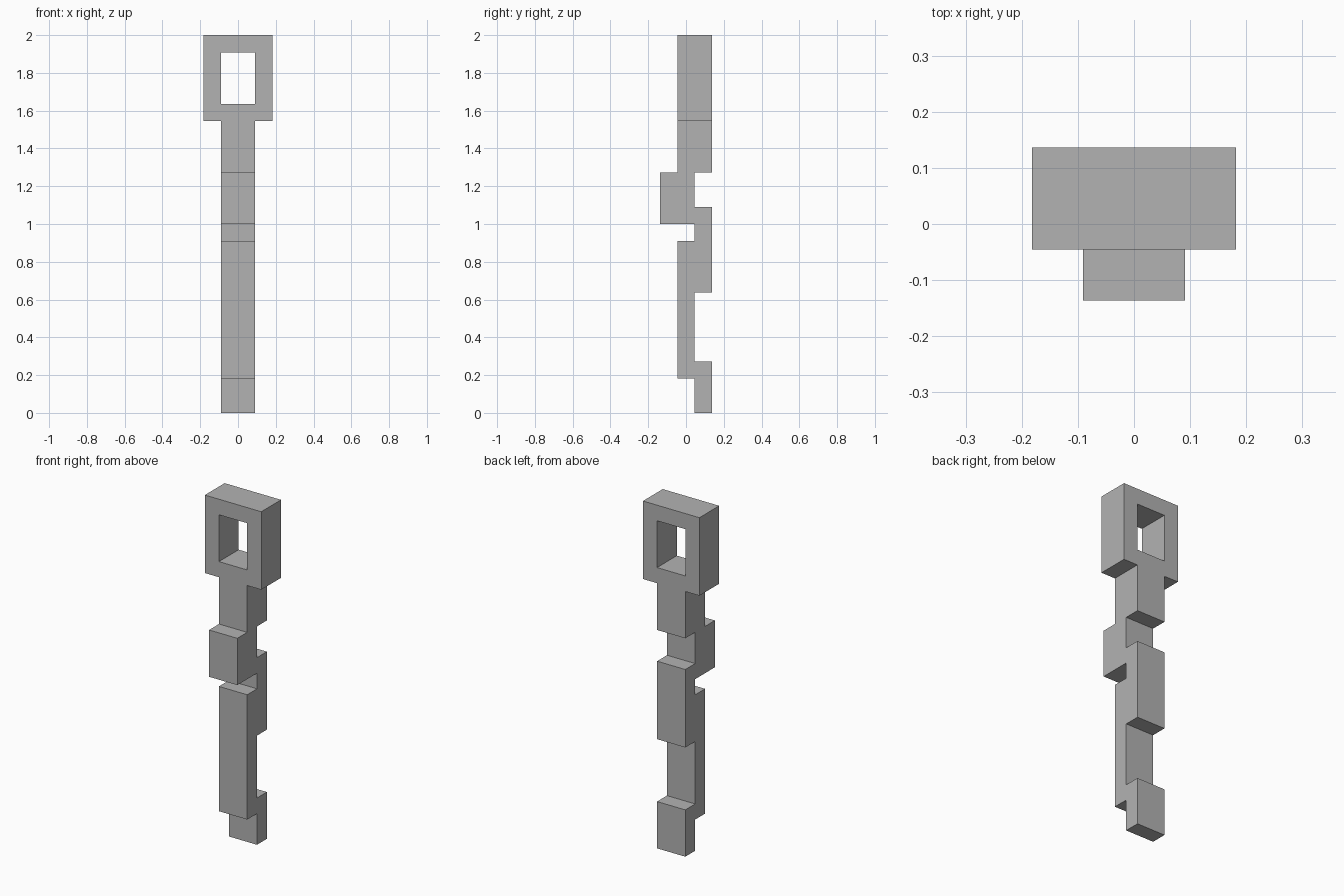
import bpy
import bmesh
from mathutils import Vector

cube = bpy.data.objects.get("Cube")
if cube:
    bpy.data.objects.remove(cube, do_unlink=True)

U = 2 / 22  # one grid step of the blocky design

grey = bpy.data.materials.new("plain_grey")
grey.use_nodes = True
colour = (0.45, 0.45, 0.45, 1)
grey.diffuse_color = colour
grey.node_tree.nodes["Principled BSDF"].inputs["Base Color"].default_value = colour


def extruded(name, points, faces, depth):
    """Build flat faces from points, then thicken them along depth."""
    bm = bmesh.new()
    verts = [bm.verts.new(Vector(p) * U) for p in points]
    flat = [bm.faces.new([verts[i] for i in f]) for f in faces]
    result = bmesh.ops.extrude_face_region(bm, geom=flat, use_keep_orig=True)
    moved = [v for v in result["geom"] if isinstance(v, bmesh.types.BMVert)]
    bmesh.ops.translate(bm, verts=moved, vec=Vector(depth) * U)
    bmesh.ops.recalc_face_normals(bm, faces=bm.faces)
    mesh = bpy.data.meshes.new(name)
    bm.to_mesh(mesh)
    bm.free()
    mesh.materials.append(grey)
    obj = bpy.data.objects.new(name, mesh)
    bpy.context.collection.objects.link(obj)
    return obj


# Notched shaft: side profile (y, z), extruded across the width
profile = [(.5, 0), (1.5, 0), (1.5, 3), (.5, 3), (.5, 7), (1.5, 7),
           (1.5, 12), (.5, 12), (.5, 14), (1.5, 14), (1.5, 17),
           (-.5, 17), (-.5, 14), (-1.5, 14), (-1.5, 11), (.5, 11),
           (.5, 10), (-.5, 10), (-.5, 2), (.5, 2)]
extruded("notched_shaft", [(-1, y, z) for y, z in profile],
         [range(len(profile))], (2, 0, 0))


# Handle: rectangular frame around an open window
def rectangle(half_width, bottom, top):
    return [(-half_width, -.5, bottom), (half_width, -.5, bottom),
            (half_width, -.5, top), (-half_width, -.5, top)]


frame = [(i, (i + 1) % 4, (i + 1) % 4 + 4, i + 4) for i in range(4)]
extruded("handle_frame", rectangle(2, 17, 22) + rectangle(1, 18, 21),
         frame, (0, 2, 0))
